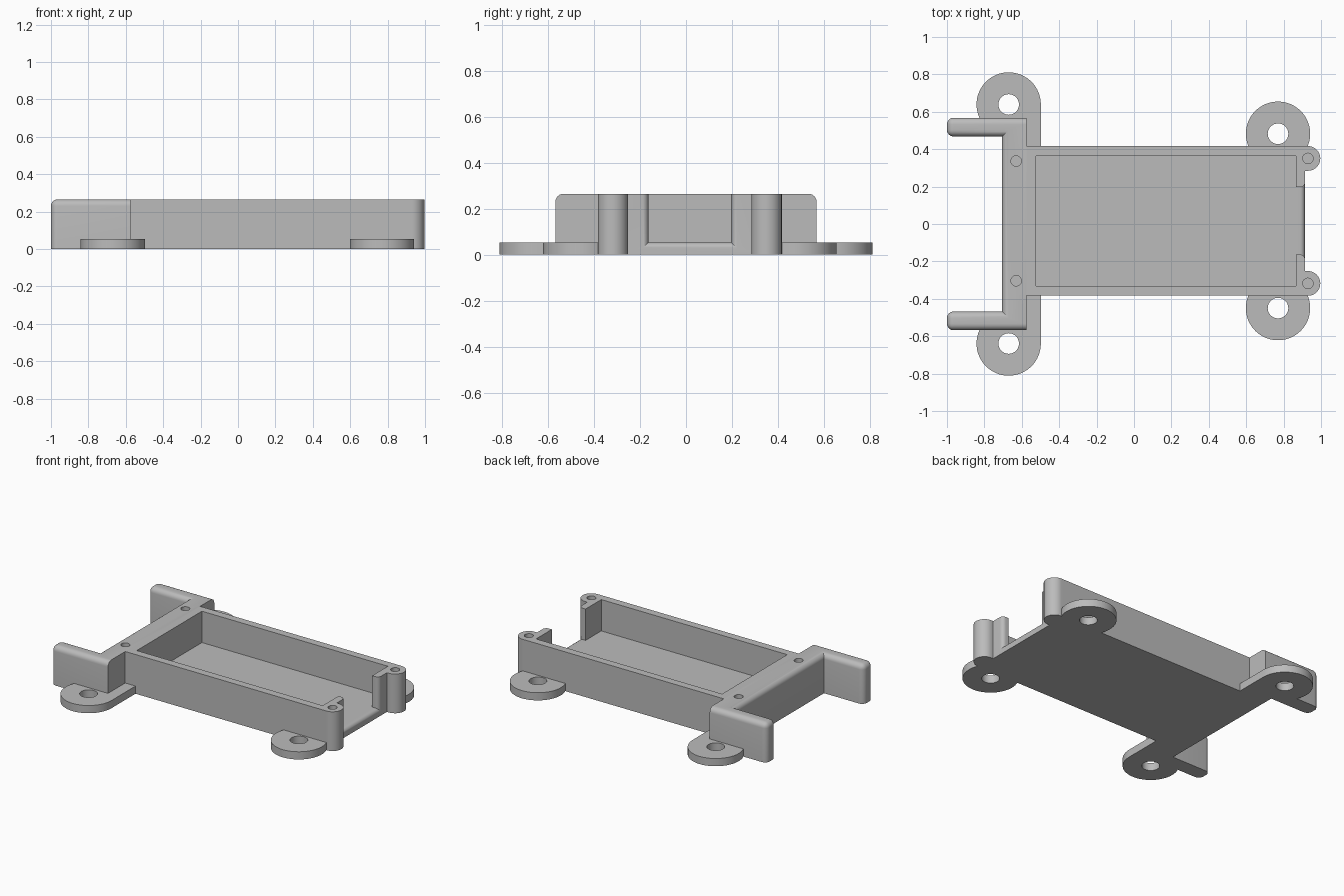
import bpy, bmesh
from math import sin, cos, pi, radians

if "Cube" in bpy.data.objects:
    bpy.data.objects.remove(bpy.data.objects["Cube"], do_unlink=True)

GREY = (0.5, 0.5, 0.5, 1)
grey = bpy.data.materials.new("plain grey")
grey.use_nodes = True
grey.diffuse_color = GREY
grey.node_tree.nodes["Principled BSDF"].inputs["Base Color"].default_value = GREY

HEIGHT, FLOOR, YC = 0.265, 0.053, 0.0165   # tray rim, floor top, tray centre line


def arc(cx, cy, r, start, end, n=32):
    """Points along an arc, angles in degrees."""
    steps = [radians(start + (end - start) * i / n) for i in range(n + 1)]
    return [(cx + r * cos(a), cy + r * sin(a)) for a in steps]


def circle(cx, cy, r, n=40):
    return arc(cx, cy, r, 0, 360, n)[:-1]


def rect(x0, x1, y0, y1):
    return [(x0, y0), (x1, y0), (x1, y1), (x0, y1)]


def loft(name, rings, bevel_rule=None, radius=0):
    """Solid through matching rings of 3D points, with optional rounded edges."""
    bm = bmesh.new()
    rows = [[bm.verts.new(p) for p in ring] for ring in rings]
    n = len(rows[0])
    for a, b in zip(rows, rows[1:]):
        for i in range(n):
            bm.faces.new((a[i], a[(i + 1) % n], b[(i + 1) % n], b[i]))
    bm.faces.new(rows[0][::-1])
    bm.faces.new(rows[-1])
    bmesh.ops.recalc_face_normals(bm, faces=bm.faces)
    if bevel_rule:
        edges = [e for e in bm.edges if bevel_rule(e.verts[0].co, e.verts[1].co)]
        bmesh.ops.bevel(bm, geom=edges, offset=radius, segments=6, profile=0.5,
                        affect='EDGES', clamp_overlap=True)
    mesh = bpy.data.meshes.new(name)
    bm.to_mesh(mesh)
    bm.free()
    mesh.materials.append(grey)
    obj = bpy.data.objects.new(name, mesh)
    bpy.context.collection.objects.link(obj)
    return obj


def prism(name, outline, z0, z1, **kw):
    return loft(name, [[(x, y, z) for x, y in outline] for z in (z0, z1)], **kw)


def activate(obj):
    bpy.ops.object.select_all(action='DESELECT')
    obj.select_set(True)
    bpy.context.view_layer.objects.active = obj


def cut(obj, cutter):
    """Subtract a cutter and throw it away."""
    cutter.hide_render = True
    mod = obj.modifiers.new("cut", 'BOOLEAN')
    mod.operation, mod.solver, mod.object = 'DIFFERENCE', 'EXACT', cutter
    activate(obj)
    bpy.ops.object.modifier_apply(modifier=mod.name)
    bpy.data.objects.remove(cutter, do_unlink=True)


def screw_hole(obj, x, y):
    cut(obj, prism("hole_cutter", circle(x, y, 0.028, 24), 0.08, 0.4))


parts = []

# Open tray with a cavity
END = 0.915
tray = prism("tray", rect(-0.575, END, YC - 0.4, YC + 0.4), 0, HEIGHT)
cut(tray, prism("cavity_cutter", rect(-0.525, 0.866, YC - 0.348, YC + 0.348), FLOOR, 0.5))

# Opening in the end wall, flared so that its outer edges are rounded
R = 0.027
steps = [(0.8, 0)] + [(END - R + R * sin(t), R - R * cos(t))
                      for t in (i * pi / 12 for i in range(7))] + [(1.1, R)]
cut(tray, loft("opening_cutter", [
    [(x, YC - 0.18 - d, FLOOR - d), (x, YC + 0.18 + d, FLOOR - d),
     (x, YC + 0.18 + d, 0.5), (x, YC - 0.18 - d, 0.5)] for x, d in steps]))
parts.append(tray)

# Cross bar with two arms, rounded on top and at the arm tips
BACK, ARM_IN, ARM_OUT = -0.575, 0.468, 0.568
c_shape = [(BACK, -ARM_OUT), (BACK, ARM_OUT), (-1, ARM_OUT), (-1, ARM_IN),
           (-0.705, ARM_IN), (-0.705, -ARM_IN), (-1, -ARM_IN), (-1, -ARM_OUT)]


def rounded(a, b):
    top = min(a.z, b.z) > HEIGHT - 0.001
    at_back = min(a.x, b.x) > BACK - 0.001
    tip = max(a.x, b.x) < -0.999 and abs(a.z - b.z) > 0.1
    return (top and not at_back) or tip


bracket = prism("arm_bracket", c_shape, 0, HEIGHT, bevel_rule=rounded, radius=0.035)
parts.append(bracket)

for side, s in (("left", 1), ("right", -1)):
    where = "back_" if s > 0 else "front_"

    # Screw post at the open end, blended into the side wall
    px, py = 0.93, YC + s * 0.334
    outline = [(END, py - 0.066)] + arc(px, py, 0.066, -90, 90) + [(END, py + 0.066)]
    post = prism(where + "screw_post", outline, 0, HEIGHT)
    for obj in (post, tray):
        screw_hole(obj, px, py)
    screw_hole(bracket, -0.63, YC + s * 0.32)
    parts.append(post)

    # Round mounting lug beside the open end
    lx, ly = 0.77, YC + s * 0.466
    lug = prism(where + "end_lug", circle(lx, ly, 0.172, 64), 0, 0.052)
    cut(lug, prism("lug_cutter", circle(lx, ly, 0.055), -0.1, 0.1))
    parts.append(lug)

    # Mounting lug by the arms, with a straight tab back to the tray
    lx, ly = -0.67, 0.639
    outline = arc(lx, ly, 0.172, 0, 270, 48) + [(lx, 0.38), (lx + 0.172, 0.38)]
    lug = prism(where + "arm_lug", [(x, s * y) for x, y in outline], 0, 0.052)
    cut(lug, prism("lug_cutter", circle(lx, s * ly, 0.055), -0.1, 0.1))
    parts.append(lug)

# Smooth the curved faces and keep the edges sharp
for obj in parts:
    activate(obj)
    bpy.ops.object.shade_smooth_by_angle(angle=radians(30))
